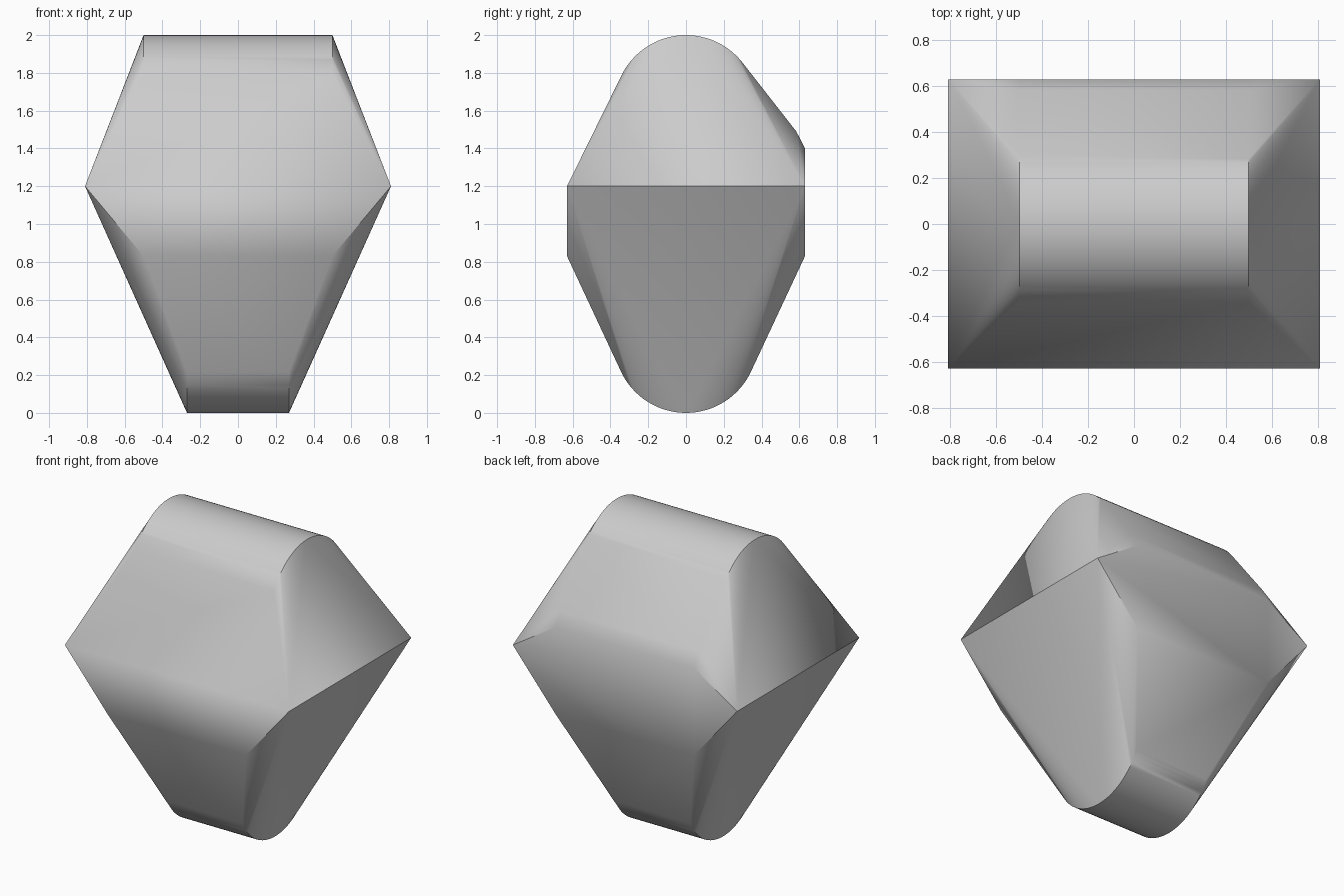
import bpy, bmesh, math

if "Cube" in bpy.data.objects:
    bpy.data.objects.remove(bpy.data.objects["Cube"], do_unlink=True)

HALF_X, HALF_Y, BELT_Z = 0.81, 0.63, 1.2   # widest rectangle
RADIUS = 0.38                              # rounded top and bottom ridges
STEPS = 32


def ridge(x, centre_z, start, end):
    """Arc in the side plane at a given x, angles in degrees."""
    pts = []
    for i in range(STEPS + 1):
        a = math.radians(start + (end - start) * i / STEPS)
        pts.append((x, RADIUS * math.cos(a), centre_z + RADIUS * math.sin(a)))
    return pts


points = []
for side in (-1, 1):
    # Belt corners
    points += [(side * HALF_X, y, BELT_Z) for y in (-HALF_Y, HALF_Y)]
    # Rounded top and narrower rounded bottom
    points += ridge(side * 0.5, 2 - RADIUS, 38, 153.5)
    points += ridge(side * 0.27, RADIUS, 205.5, 334.5)
    # Lower shoulders, front and back
    points += [(side * 0.5, y, 0.83) for y in (-HALF_Y, HALF_Y)]
    # Softened upper shoulder on the back
    points += [(side * 0.5, HALF_Y, 1.4), (side * 0.5, 0.584, 1.49)]

# Wrap the sections in one skin
bm = bmesh.new()
for p in points:
    bm.verts.new(p)
bmesh.ops.convex_hull(bm, input=bm.verts[:])
loose = [v for v in bm.verts if not v.link_faces]
bmesh.ops.delete(bm, geom=loose, context='VERTS')
bmesh.ops.dissolve_limit(bm, angle_limit=math.radians(0.3),
                         verts=bm.verts[:], edges=bm.edges[:])
bmesh.ops.recalc_face_normals(bm, faces=bm.faces[:])
mesh = bpy.data.meshes.new("faceted_body")
bm.to_mesh(mesh)
bm.free()
body = bpy.data.objects.new("faceted_body", mesh)
bpy.context.collection.objects.link(body)

# Plain grey
grey = bpy.data.materials.new("light grey")
grey.use_nodes = True
colour = (0.6, 0.6, 0.6, 1)
grey.diffuse_color = colour
grey.node_tree.nodes["Principled BSDF"].inputs["Base Color"].default_value = colour
mesh.materials.append(grey)

# Smooth the curves, keep the creases
bpy.ops.object.select_all(action='DESELECT')
body.select_set(True)
bpy.context.view_layer.objects.active = body
bpy.ops.object.shade_smooth_by_angle(angle=math.radians(30))
